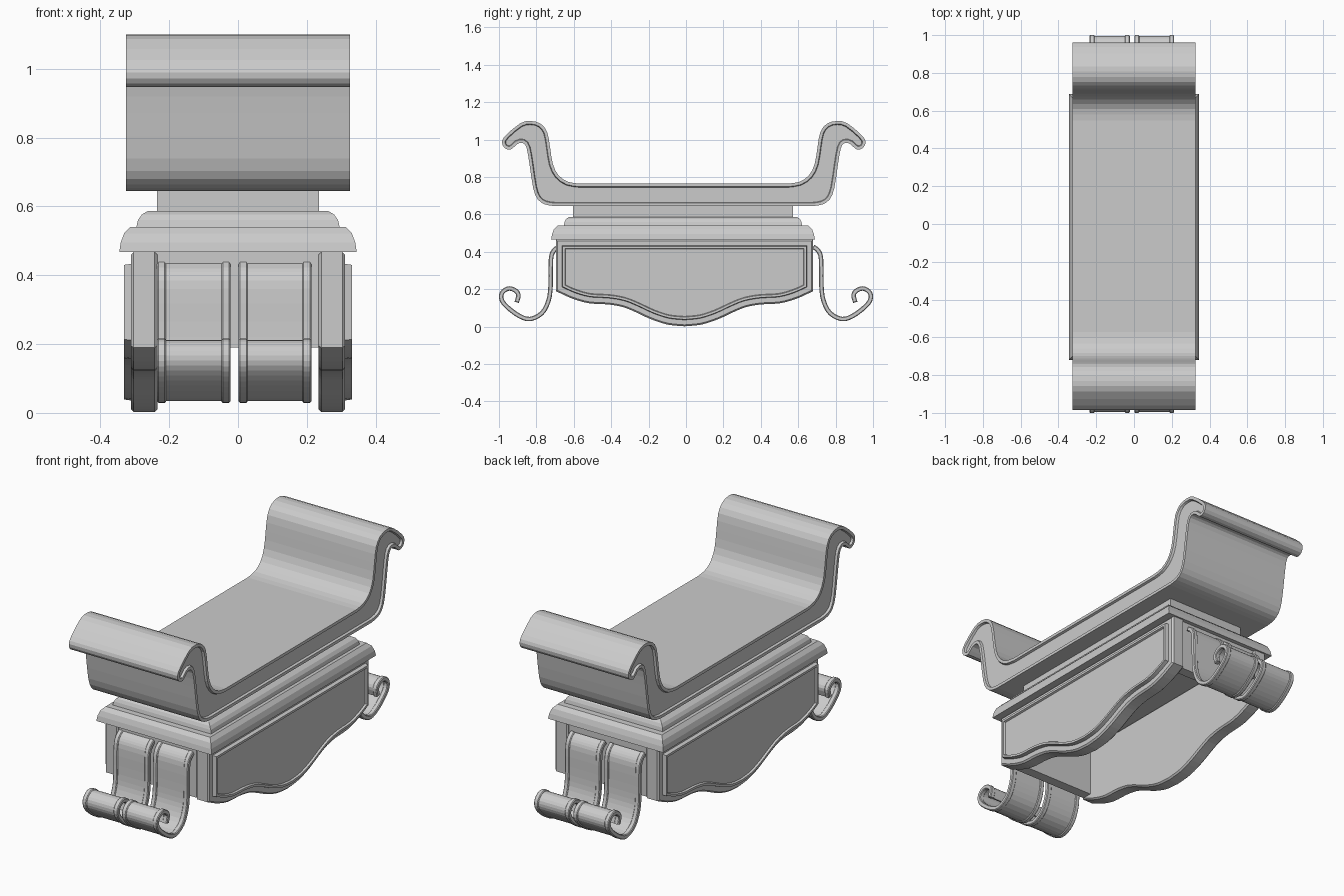
import bpy, bmesh
from mathutils import Vector

if "Cube" in bpy.data.objects:
    bpy.data.objects.remove(bpy.data.objects["Cube"])


def smooth(pts, n=3):
    """Catmull-Rom curve through 2D points."""
    p = [Vector(q) for q in pts]
    p = [2 * p[0] - p[1]] + p + [2 * p[-1] - p[-2]]
    out = []
    for a, b, c, d in zip(p, p[1:], p[2:], p[3:]):
        for i in range(n):
            t = i / n
            out.append(0.5 * (2 * b + (c - a) * t + (2 * a - 5 * b + 4 * c - d) * t * t
                              + (3 * b - a - 3 * c + d) * t ** 3))
    return out + [p[-2]]


def finish(bm, name, mirror=None):
    bmesh.ops.recalc_face_normals(bm, faces=bm.faces)
    me = bpy.data.meshes.new(name)
    bm.to_mesh(me)
    bm.free()
    ob = bpy.data.objects.new(name, me)
    bpy.context.collection.objects.link(ob)
    if mirror is not None:
        m = ob.modifiers.new("Mirror", 'MIRROR')
        m.use_axis = [i == mirror for i in range(3)]
    return ob


def prism(name, pts, x0, x1, steps0=(), steps1=(), mirror=None):
    """Extrude a y-z outline along x; each cap gets (inset, outward move) steps."""
    bm = bmesh.new()
    rings = [[bm.verts.new((x, y, z)) for y, z in pts] for x in (x0, x1)]
    caps = [bm.faces.new(r) for r in rings]
    n = len(pts)
    for i in range(n):
        j = (i + 1) % n
        bm.faces.new((rings[0][i], rings[0][j], rings[1][j], rings[1][i]))
    bmesh.ops.recalc_face_normals(bm, faces=bm.faces)
    for cap, steps, sign in zip(caps, (steps0, steps1), (-1, 1)):
        for inset, move in steps:
            bm.normal_update()
            bmesh.ops.inset_region(bm, faces=[cap], thickness=inset,
                                   use_even_offset=True, use_boundary=True)
            for v in cap.verts:
                v.co.x += sign * move
    return finish(bm, name, mirror)


def ribbon(path, t):
    """Outline of a strip of thickness t along a path."""
    a, b = [], []
    for i, p in enumerate(path):
        d = (path[min(i + 1, len(path) - 1)] - path[max(i - 1, 0)]).normalized()
        nrm = Vector((-d.y, d.x)) * t / 2
        a.append(p + nrm)
        b.append(p - nrm)
    return a + b[::-1]


# Seat: scrolled-arm outline with a raised rim on both sides
top = [(.56, .765), (.62, .775), (.67, .81), (.70, .87), (.715, .96), (.73, 1.04),
       (.765, 1.085), (.82, 1.1), (.875, 1.087), (.95, 1.025), (.972, .99), (.96, .957),
       (.925, .947), (.89, .977), (.86, .982), (.84, .955), (.825, .87), (.805, .74),
       (.78, .68), (.74, .653), (.69, .645)]
half = smooth(top, 2)
cy = -.012
outline = [(cy + y, z) for y, z in half] + [(cy - y, z) for y, z in reversed(half)]
rim = [(.016, 0), (.004, -.012)]
prism("seat", outline, -.326, .326, rim, rim)

# Cornice: stacked rectangular mouldings and the neck under the seat
bm = bmesh.new()
prev = None
for hx, hy, z in [(.345, .705, .467), (.341, .70, .495), (.331, .69, .522), (.313, .67, .541),
                  (.295, .637, .541), (.291, .633, .56), (.28, .625, .576), (.262, .608, .587),
                  (.235, .588, .587), (.235, .588, .65)]:
    ring = [bm.verts.new((sx * hx, sy * hy - .016, z))
            for sx, sy in ((-1, -1), (1, -1), (1, 1), (-1, 1))]
    if prev:
        for i in range(4):
            j = (i + 1) % 4
            bm.faces.new((prev[i], prev[j], ring[j], ring[i]))
    else:
        bm.faces.new(ring)
    prev = ring
bm.faces.new(prev)
finish(bm, "cornice")

# Side boards: wavy lower edge, raised moulding around a sunk panel
wave = smooth([(.688, .19), (.60, .15), (.51, .125), (.41, .119), (.33, .105), (.26, .077),
               (.18, .04), (.09, .011), (0, .002)], 3)
cy = -.008
board = ([(cy - .688, .467)] + [(cy - y, z) for y, z in wave]
         + [(cy + y, z) for y, z in reversed(wave[:-1])] + [(cy + .688, .467)])
prism("side_board", board, .242, .303, [(.008, .008)],
      [(.008, .008), (.026, 0), (.003, .021), (.012, 0), (.004, -.01)], mirror=0)

# End boards between the side boards
for s in (-1, 1):
    y0, y1 = cy + s * .62, cy + s * .675
    prism("end_board", [(y0, .19), (y1, .19), (y1, .467), (y0, .467)], -.24, .24)

# Scroll straps: two at each end, each with a thicker bead along both edges
scroll = smooth([(.68, .428), (.708, .405), (.722, .36), (.724, .22), (.735, .14), (.77, .073),
                 (.833, .041), (.89, .057), (.95, .10), (.984, .14), (.985, .178), (.955, .203),
                 (.92, .198), (.896, .172), (.905, .13)], 3)
strip, bead = ribbon(scroll, .014), ribbon(scroll, .024)
edge = [(.004, .004)]
for x0, x1 in ((-.235, -.022), (.002, .213)):
    prism("scroll_strap", strip, x0 + .012, x1 - .012, mirror=1)
    for b in (x0, x1 - .026):
        prism("scroll_bead", bead, b + .004, b + .022, edge, edge, mirror=1)
